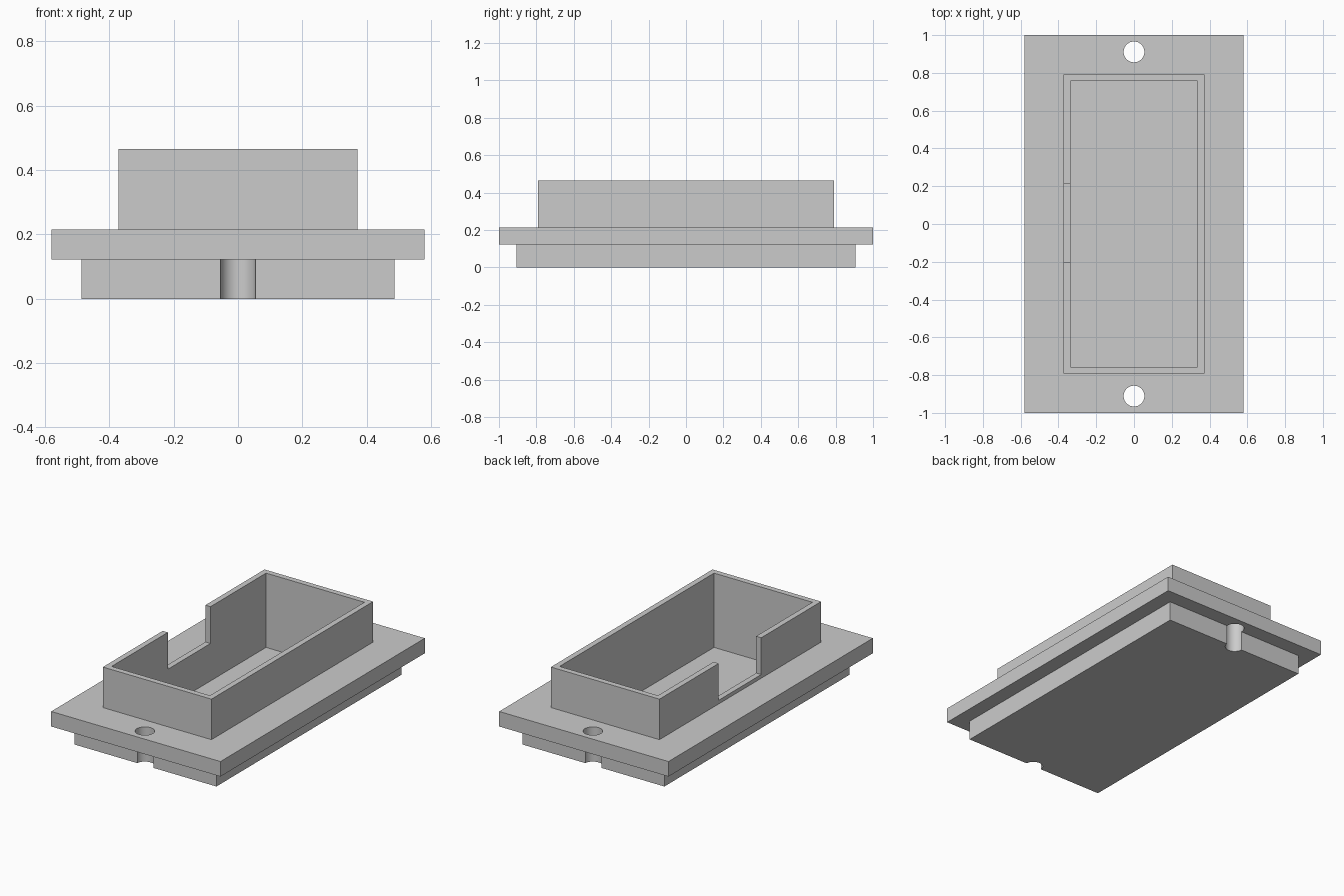
import bpy
import math

default = bpy.data.objects.get("Cube")
if default:
    bpy.data.objects.remove(default, do_unlink=True)

grey = bpy.data.materials.new("plain_grey")
grey.use_nodes = True
GREY = (0.6, 0.6, 0.6, 1.0)
grey.diffuse_color = GREY
grey.node_tree.nodes["Principled BSDF"].inputs["Base Color"].default_value = GREY


def box(name, x0, x1, y0, y1, z0, z1):
    """Box from its limits, with the transform applied."""
    bpy.ops.mesh.primitive_cube_add(size=1)
    ob = bpy.context.object
    ob.name = name
    for v in ob.data.vertices:
        v.co = (x1 if v.co.x > 0 else x0,
                y1 if v.co.y > 0 else y0,
                z1 if v.co.z > 0 else z0)
    ob.data.materials.append(grey)
    return ob


def centred_box(name, half_x, half_y, z0, z1):
    return box(name, -half_x, half_x, -half_y, half_y, z0, z1)


def combine(target, tool, operation):
    """Apply a boolean and remove the tool object."""
    mod = target.modifiers.new(operation.lower(), 'BOOLEAN')
    mod.operation = operation
    mod.solver = 'EXACT'
    mod.object = tool
    bpy.context.view_layer.objects.active = target
    bpy.ops.object.modifier_apply(modifier=mod.name)
    bpy.data.objects.remove(tool, do_unlink=True)


# Stepped body: lower plug, mounting flange and upper housing
body = centred_box("flanged_housing", 0.487, 0.907, 0.0, 0.18)
combine(body, centred_box("flange", 0.58, 1.0, 0.122, 0.215), 'UNION')
combine(body, centred_box("upper_wall", 0.372, 0.791, 0.05, 0.466), 'UNION')

# Deep open cavity with a thin floor
combine(body, centred_box("cavity_cutter", 0.337, 0.756, 0.006, 0.6), 'DIFFERENCE')

# Notch in the -x wall
combine(body, box("notch_cutter", -0.5, -0.2, -0.205, 0.212, 0.238, 0.6), 'DIFFERENCE')

# Screw holes, which also groove the ends of the plug
for side in (-1, 1):
    bpy.ops.mesh.primitive_cylinder_add(
        vertices=48, radius=0.055, depth=0.8, location=(0, side * 0.911, 0.1))
    hole = bpy.context.object
    hole.name = "screw_hole_cutter"
    hole.data.materials.append(grey)
    combine(body, hole, 'DIFFERENCE')

# One material slot, smooth holes and sharp box edges
while len(body.data.materials) > 1:
    body.data.materials.pop()
for poly in body.data.polygons:
    poly.material_index = 0
bpy.ops.object.select_all(action='DESELECT')
body.select_set(True)
bpy.context.view_layer.objects.active = body
bpy.ops.object.shade_smooth_by_angle(angle=math.radians(30))
